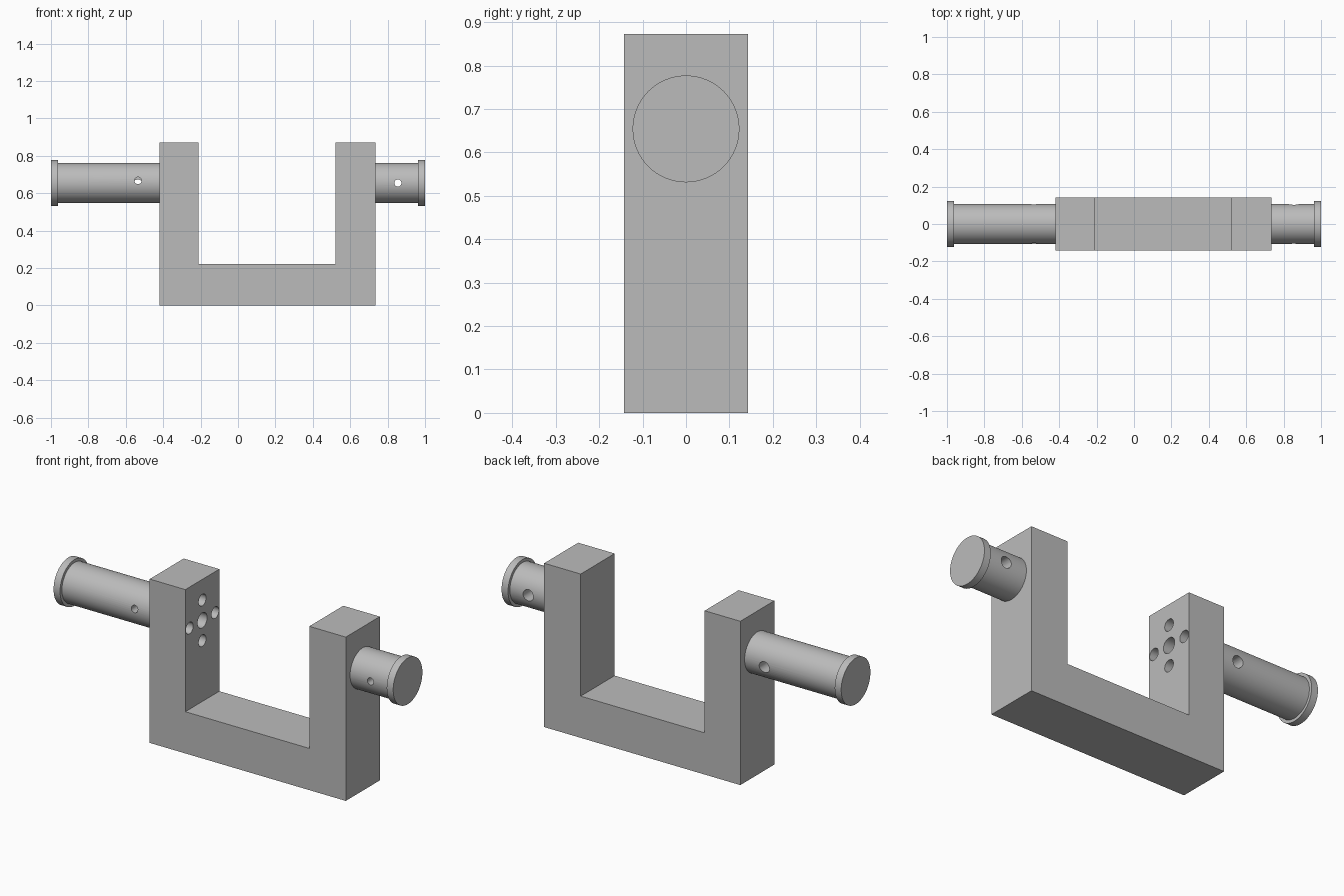
import bpy, bmesh, math
from mathutils import Matrix, Vector

cube = bpy.data.objects.get("Cube")
if cube:
    bpy.data.objects.remove(cube, do_unlink=True)

steel = bpy.data.materials.new("plain_grey")
steel.use_nodes = True
GREY = (0.5, 0.5, 0.5, 1)
steel.diffuse_color = GREY
steel.node_tree.nodes["Principled BSDF"].inputs["Base Color"].default_value = GREY

HALF_DEPTH = 0.143
AXIS_Z = 0.654
LEG_OUT_R, LEG_IN_R, LEG_IN_L, LEG_OUT_L = -0.42, -0.21, 0.52, 0.735


def finish(name, bm):
    bmesh.ops.recalc_face_normals(bm, faces=bm.faces)
    mesh = bpy.data.meshes.new(name)
    bm.to_mesh(mesh)
    bm.free()
    mesh.materials.append(steel)
    obj = bpy.data.objects.new(name, mesh)
    bpy.context.collection.objects.link(obj)
    return obj


def add_rod(bm, start, end, radius, segments=32):
    """Add a closed cylinder between two points."""
    start, end = Vector(start), Vector(end)
    axis = end - start
    turn = axis.to_track_quat('Z', 'Y').to_matrix().to_4x4()
    bmesh.ops.create_cone(bm, cap_ends=True, segments=segments, radius1=radius,
                          radius2=radius, depth=axis.length,
                          matrix=Matrix.Translation((start + end) / 2) @ turn)


def drill(obj, rods):
    """Cut a list of (start, end, radius) holes, then smooth curved walls."""
    for start, end, radius in rods:
        bm = bmesh.new()
        add_rod(bm, start, end, radius)
        cutter = finish("hole_cutter", bm)
        cutter.hide_render = True
        mod = obj.modifiers.new("hole", 'BOOLEAN')
        mod.operation, mod.solver, mod.object = 'DIFFERENCE', 'EXACT', cutter
        bpy.context.view_layer.objects.active = obj
        bpy.ops.object.modifier_apply(modifier=mod.name)
        bpy.data.objects.remove(cutter, do_unlink=True)
    bpy.ops.object.select_all(action='DESELECT')
    obj.select_set(True)
    bpy.context.view_layer.objects.active = obj
    bpy.ops.object.shade_smooth_by_angle(angle=math.radians(30))


# U-shaped fork, extruded through its depth
bm = bmesh.new()
outline = [(LEG_OUT_R, 0), (LEG_OUT_L, 0), (LEG_OUT_L, 0.872), (LEG_IN_L, 0.872),
           (LEG_IN_L, 0.222), (LEG_IN_R, 0.222), (LEG_IN_R, 0.872), (LEG_OUT_R, 0.872)]
face = bm.faces.new([bm.verts.new((x, -HALF_DEPTH, z)) for x, z in outline])
extruded = bmesh.ops.extrude_face_region(bm, geom=[face])["geom"]
bmesh.ops.translate(bm, vec=(0, 2 * HALF_DEPTH, 0),
                    verts=[v for v in extruded if isinstance(v, bmesh.types.BMVert)])
fork = finish("u_fork", bm)

# Bolt holes on the inside of the right leg: one centre, four around it
DEPTH = 0.12
holes = [((LEG_IN_R + 0.05, 0, AXIS_Z), (LEG_IN_R - DEPTH, 0, AXIS_Z), 0.04)]
for i in range(4):
    y = 0.108 * math.cos(i * math.pi / 2)
    z = AXIS_Z + 0.108 * math.sin(i * math.pi / 2)
    holes.append(((LEG_IN_R + 0.05, y, z), (LEG_IN_R - DEPTH, y, z), 0.031))
drill(fork, holes)


# Flanged pins, each with a narrow front hole meeting a wider rear hole
def make_pin(name, root_x, tip_x, hole_x, front_z, rear_z):
    side = math.copysign(1, tip_x)
    rim_x = tip_x - side * 0.038
    bm = bmesh.new()
    spin = [(root_x - side * 0.01, 0), (root_x - side * 0.01, 0.107),
            (rim_x, 0.107), (rim_x, 0.123), (tip_x, 0.123), (tip_x, 0)]
    verts = [bm.verts.new((x, 0, AXIS_Z + r)) for x, r in spin]
    edges = [bm.edges.new(pair) for pair in zip(verts, verts[1:])]
    bmesh.ops.spin(bm, geom=verts + edges, cent=(0, 0, AXIS_Z), axis=(1, 0, 0),
                   angle=2 * math.pi, steps=64)
    bmesh.ops.remove_doubles(bm, verts=bm.verts, dist=0.0005)
    pin = finish(name, bm)
    drill(pin, [((hole_x, -0.2, front_z), (hole_x, 0.01, front_z), 0.019),
                ((hole_x, 0.2, rear_z), (hole_x, 0, rear_z), 0.03)])


make_pin("long_pin", LEG_OUT_R, -1, -0.535, 0.667, 0.643)
make_pin("short_pin", LEG_OUT_L, 1, 0.855, AXIS_Z, AXIS_Z)
